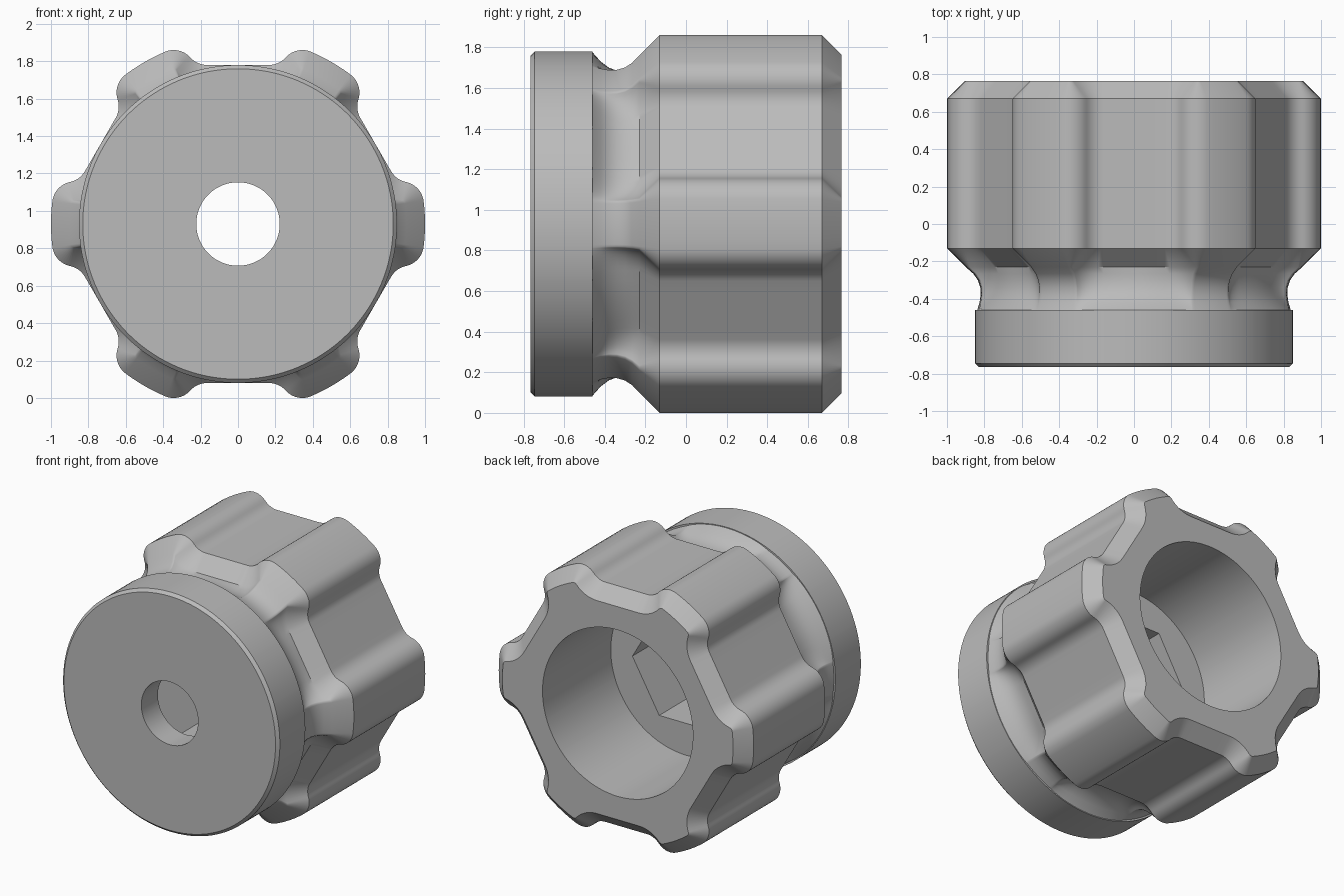
import bpy, bmesh
from math import sin, cos, pi, radians, atan2, hypot

if "Cube" in bpy.data.objects:
    bpy.data.objects.remove(bpy.data.objects["Cube"], do_unlink=True)

CENTRE_Z = 0.93
FLAT, TIP = 0.85, 1.0            # grip valley and lobe distances from the axis
ROUND, FILLET = 0.12, 0.12       # lobe corner and valley fillet radii
CORNER = radians(23)             # lobe corner angle measured from the valley


def arc(cx, cy, r, a, b, n):
    """Points on an arc, without its first point."""
    return [(cx + r * cos(a + (b - a) * i / n), cy + r * sin(a + (b - a) * i / n))
            for i in range(1, n + 1)]


def grip(inset):
    """Six-lobed outline, moved inward by inset, as (angle, radius) pairs."""
    c1 = ((TIP - ROUND) * cos(CORNER), (TIP - ROUND) * sin(CORNER))
    rise = FLAT + FILLET - c1[0]
    c2 = (FLAT + FILLET, c1[1] - ((ROUND + FILLET) ** 2 - rise ** 2) ** 0.5)
    touch = atan2(c1[1] - c2[1], c1[0] - c2[0])
    half = [(FLAT - inset, c2[1] * i / 3) for i in range(4)]
    half += arc(*c2, FILLET + inset, pi, touch, 7)
    half += arc(*c1, ROUND - inset, touch - pi, CORNER, 9)
    half += arc(0, 0, TIP - inset, CORNER, pi / 6, 3)
    sector = [(x, -y) for x, y in half[:0:-1]] + half[:-1]
    return [(atan2(y, x) + pi / 6 + k * pi / 3, hypot(x, y))
            for k in range(6) for x, y in sector]


ANGLES = [a for a, r in grip(0)]


def circle(r):
    return [(a, r) for a in ANGLES]


def hexagon(apothem):
    return [(a, apothem / cos((a % (pi / 3)) - pi / 6)) for a in ANGLES]


def neck(valley, lobe):
    """Softened grip outline between two radii."""
    base = grip(0.1)
    lo, hi = FLAT - 0.1, TIP - 0.1
    return [(a, valley + (lobe - valley) * (r - lo) / (hi - lo)) for a, r in base]


# Sections along the depth, from the front hole round to the back bore and inside
sections = [
    (-0.765, circle(0.223)), (-0.765, circle(0.83)),          # front face
    (-0.745, circle(0.85)), (-0.46, circle(0.85)),            # flange rim
    (-0.46, neck(0.845, 0.838)), (-0.42, neck(0.80, 0.826)),  # neck groove
    (-0.38, neck(0.77, 0.82)), (-0.34, neck(0.755, 0.822)),
    (-0.30, neck(0.748, 0.835)), (-0.265, neck(0.748, 0.86)),
    (-0.23, grip(0.1)), (-0.13, grip(0)),                     # front slope
    (0.67, grip(0)), (0.765, grip(0.095)),                    # grip, back chamfer
    (0.765, circle(0.59)), (0.0, circle(0.59)),               # bore
    (0.0, hexagon(0.364)), (-0.58, hexagon(0.364)),           # hex pocket
    (-0.58, circle(0.223)),                                   # through hole
]

bm = bmesh.new()
rings = [[bm.verts.new((r * cos(a), y, CENTRE_Z + r * sin(a))) for a, r in ring]
         for y, ring in sections]
for i, ring in enumerate(rings):
    after = rings[(i + 1) % len(rings)]
    for j in range(len(ring)):
        k = (j + 1) % len(ring)
        bm.faces.new((ring[j], ring[k], after[k], after[j]))
bmesh.ops.recalc_face_normals(bm, faces=bm.faces)
mesh = bpy.data.meshes.new("knob_body")
bm.to_mesh(mesh)
bm.free()
knob = bpy.data.objects.new("knob_body", mesh)
bpy.context.collection.objects.link(knob)

# Plain grey finish
grey = bpy.data.materials.new("plain_grey")
grey.use_nodes = True
colour = (0.5, 0.5, 0.5, 1)
grey.diffuse_color = colour
grey.node_tree.nodes["Principled BSDF"].inputs["Base Color"].default_value = colour
mesh.materials.append(grey)

# Smooth rounds with crisp edges
bpy.ops.object.select_all(action="DESELECT")
knob.select_set(True)
bpy.context.view_layer.objects.active = knob
bpy.ops.object.shade_smooth_by_angle(angle=radians(32))
